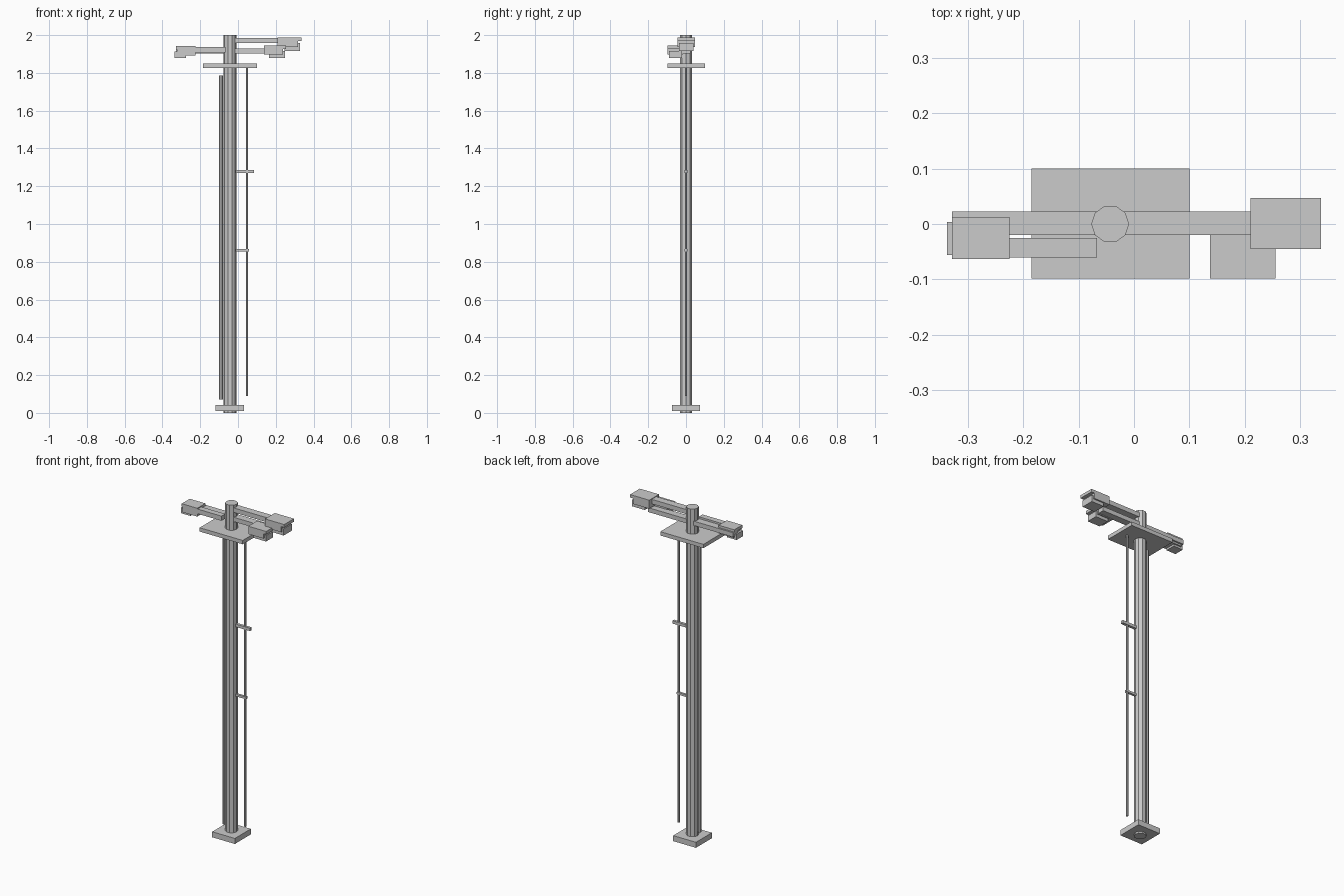
import bpy

if "Cube" in bpy.data.objects:
    bpy.data.objects.remove(bpy.data.objects["Cube"])

PX = -0.043  # pole axis


def box(name, x, y, z):
    bpy.ops.mesh.primitive_cube_add(size=1)
    o = bpy.context.object
    o.name = name
    for i, (a, b) in enumerate((x, y, z)):
        o.location[i] = (a + b) / 2
        o.scale[i] = abs(b - a)
    bpy.ops.object.transform_apply(location=False, rotation=False, scale=True)
    return o


def rod(name, x, r, z0, z1, sides):
    bpy.ops.mesh.primitive_cylinder_add(vertices=sides, radius=r, depth=z1 - z0,
                                        location=(x, 0, (z0 + z1) / 2),
                                        rotation=(0, 0, 1.570796))
    bpy.context.object.name = name


def lamp_head(name, x_in, x_out, x_lip, low_x, y, low_y, top, mid, low_top, bottom):
    # main housing, thin hood over the outer end, lower block
    box(name + "_housing", (x_in, x_out), y, (mid, top))
    box(name + "_hood", (x_out, x_lip), y, (top - 0.018, top))
    box(name + "_lower_block", low_x, low_y, (bottom, low_top))


# pole, footing and platform
rod("pole", PX, 0.034, 0, 2.0, 10)
box("base", (-0.118, 0.032), (-0.075, 0.075), (0.01, 0.043))
box("platform", (-0.185, 0.1), (-0.098, 0.1), (1.827, 1.85))

# side pipes and brackets
rod("left_conduit", -0.09, 0.0105, 0.07, 1.785, 8)
rod("right_cable", 0.048, 0.006, 0.09, 1.83, 8)
box("upper_bracket", (-0.03, 0.085), (-0.008, 0.008), (1.27, 1.287))
box("lower_bracket", (-0.03, 0.058), (-0.007, 0.007), (0.855, 0.868))

# arms
box("upper_arm", (PX, 0.22), (-0.02, 0.023), (1.957, 1.984))
box("cross_arm", (-0.328, 0.235), (-0.02, 0.023), (1.902, 1.928))
box("front_left_arm", (-0.23, -0.067), (-0.06, -0.025), (1.908, 1.936))

# heads at the arm ends
lamp_head("upper_right_head", 0.21, 0.317, 0.337, (0.245, 0.328),
          (-0.045, 0.047), (-0.037, 0.039), 1.988, 1.937, 1.957, 1.917)
lamp_head("lower_right_head", 0.137, 0.238, 0.255, (0.165, 0.248),
          (-0.098, -0.015), (-0.09, -0.022), 1.945, 1.898, 1.915, 1.88)
lamp_head("left_head", -0.225, -0.323, -0.328, (-0.337, -0.275),
          (-0.063, 0.013), (-0.056, 0.004), 1.942, 1.892, 1.914, 1.88)
